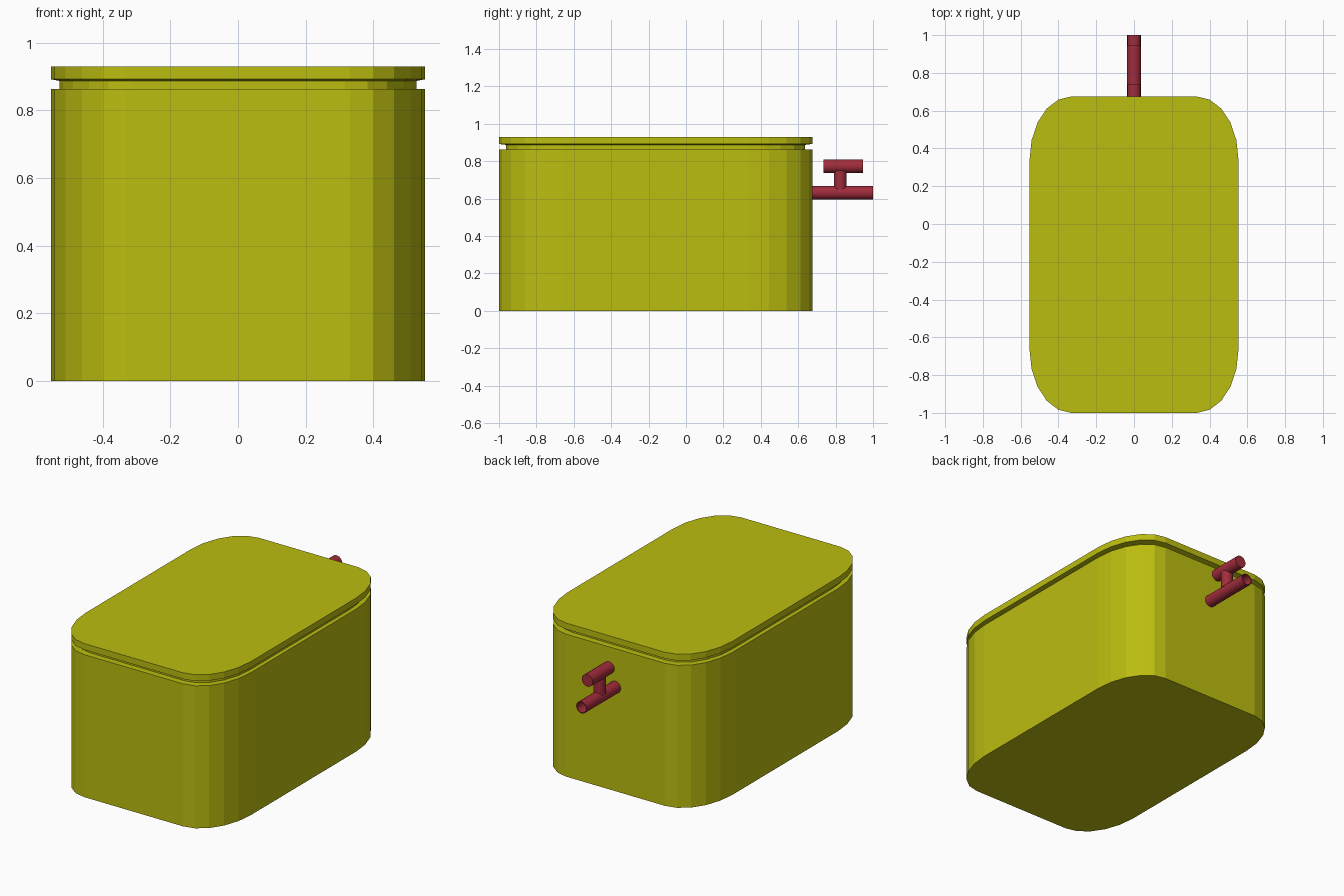
import bpy, bmesh, math

if "Cube" in bpy.data.objects:
    bpy.data.objects.remove(bpy.data.objects["Cube"])

CY = -0.1625          # tank centre in y
HX, HY = 0.553, 0.8375  # half width, half depth


def material(name, color):
    m = bpy.data.materials.new(name)
    m.diffuse_color = (*color, 1)
    m.use_nodes = True
    m.node_tree.nodes["Principled BSDF"].inputs["Base Color"].default_value = m.diffuse_color
    return m


YELLOW = material("yellow", (0.50, 0.51, 0.005))
RED = material("red", (0.36, 0.025, 0.045))


def finish(name, bm, mat, smooth=False):
    bmesh.ops.recalc_face_normals(bm, faces=bm.faces)
    me = bpy.data.meshes.new(name)
    bm.to_mesh(me)
    bm.free()
    me.materials.append(mat)
    ob = bpy.data.objects.new(name, me)
    bpy.context.collection.objects.link(ob)
    if smooth:
        bpy.context.view_layer.objects.active = ob
        ob.select_set(True)
        bpy.ops.object.shade_smooth_by_angle(angle=math.radians(40))
        ob.select_set(False)
    return ob


def outline(scale):
    """Rounded rectangle with five flats per corner."""
    pts = []
    for q, (sx, sy) in enumerate([(1, 1), (-1, 1), (-1, -1), (1, -1)]):
        for i in range(6):
            a = math.radians(90 * q + 18 * i)
            pts.append((scale * HX * (0.6 * sx + 0.4 * math.cos(a)),
                        CY + scale * HY * (0.6 * sy + 0.4 * math.sin(a))))
    return pts


def slab(name, levels):
    """Stack outlines given as (scale, z) and cap both ends."""
    bm = bmesh.new()
    rings = [[bm.verts.new((x, y, z)) for x, y in outline(s)] for s, z in levels]
    n = len(rings[0])
    for a, b in zip(rings, rings[1:]):
        for i in range(n):
            j = (i + 1) % n
            bm.faces.new((a[i], a[j], b[j], b[i]))
    bm.faces.new(rings[0])
    bm.faces.new(rings[-1])
    return finish(name, bm, YELLOW)


def tube(name, start, axis, profile, sides=16):
    """Lathe (distance along axis, radius) pairs round the y or z axis."""
    bm = bmesh.new()
    rings = []
    for d, r in profile:
        ring = []
        for i in range(sides):
            a = 2 * math.pi * i / sides
            u, v = r * math.cos(a), r * math.sin(a)
            off = (u, d, v) if axis == 'Y' else (u, v, d)
            ring.append(bm.verts.new([s + o for s, o in zip(start, off)]))
        rings.append(ring)
    for a, b in zip(rings, rings[1:]):
        for i in range(sides):
            j = (i + 1) % sides
            bm.faces.new((a[i], a[j], b[j], b[i]))
    bm.faces.new(rings[0])
    bm.faces.new(rings[-1])
    return finish(name, bm, RED, True)


# Tank: body, recessed neck and lid in one stepped shell
slab("tank_with_lid", [(1, 0), (1, 0.863), (0.955, 0.863), (0.955, 0.887),
                       (1, 0.892), (1, 0.93)])

# Tap: spout with open bore, stem and handle
tube("tap_spout", (0, 0.66, 0.631), 'Y',
     [(0, 0.036), (0.34, 0.036), (0.34, 0.031), (0.05, 0.031)])
tube("tap_stem", (0, 0.825, 0.65), 'Z', [(0, 0.034), (0.10, 0.034)])
tube("tap_handle", (0, 0.735, 0.773), 'Y', [(0, 0.037), (0.21, 0.037)])
